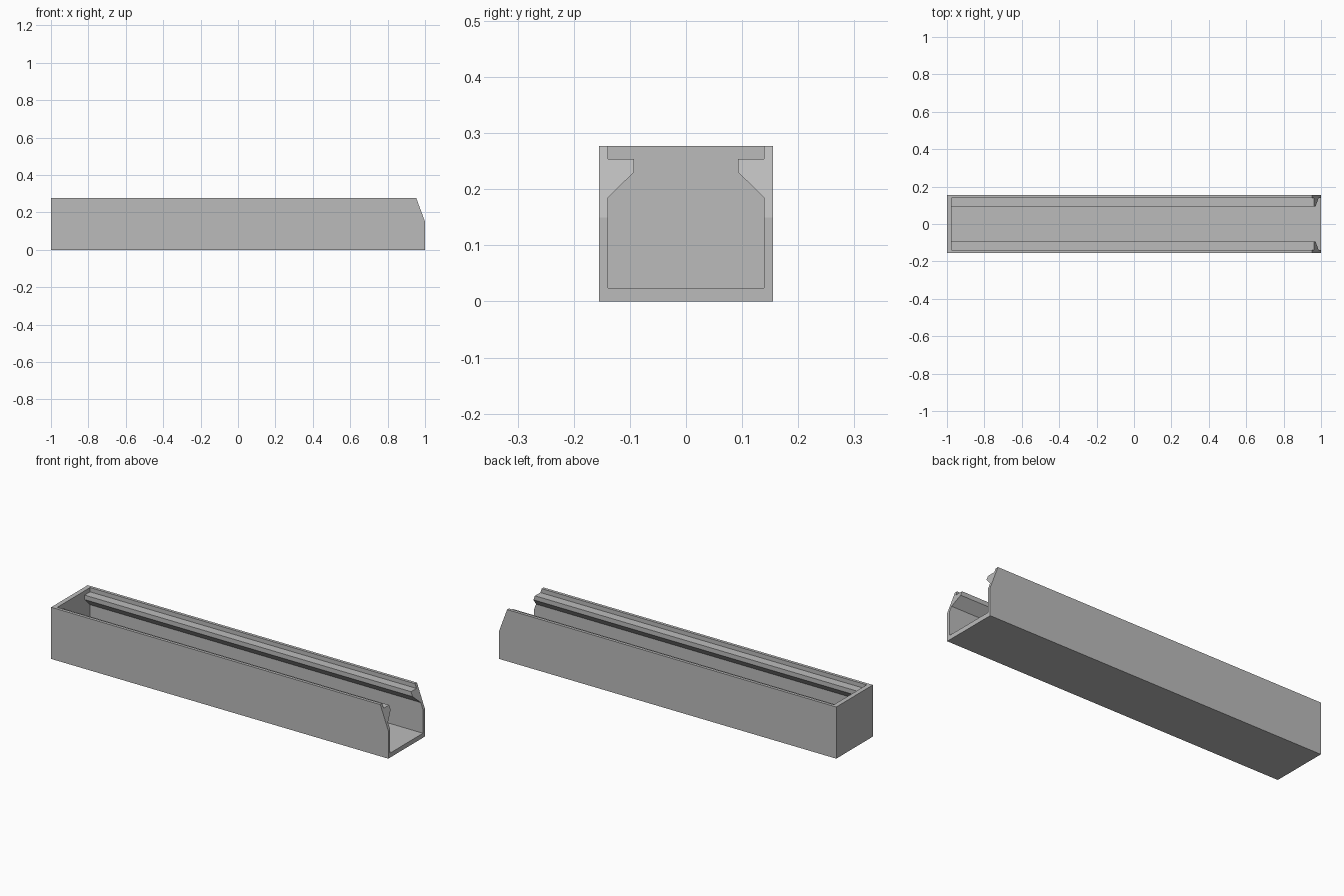
import bpy
from mathutils import Vector

cube = bpy.data.objects.get("Cube")
if cube:
    bpy.data.objects.remove(cube, do_unlink=True)

HALF_W, HEIGHT = 0.155, 0.277

grey = bpy.data.materials.new("plain_grey")
grey.use_nodes = True
colour = (0.5, 0.5, 0.5, 1)
grey.diffuse_color = colour
grey.node_tree.nodes["Principled BSDF"].inputs["Base Color"].default_value = colour


def prism(name, outline, offset):
    """Solid swept from a flat outline along an offset."""
    import bmesh
    bm = bmesh.new()
    face = bm.faces.new([bm.verts.new(p) for p in outline])
    swept = bmesh.ops.extrude_face_region(bm, geom=[face], use_keep_orig=True)
    moved = [g for g in swept["geom"] if isinstance(g, bmesh.types.BMVert)]
    bmesh.ops.translate(bm, verts=moved, vec=Vector(offset))
    bmesh.ops.recalc_face_normals(bm, faces=bm.faces)
    mesh = bpy.data.meshes.new(name)
    bm.to_mesh(mesh)
    bm.free()
    mesh.materials.append(grey)
    obj = bpy.data.objects.new(name, mesh)
    bpy.context.collection.objects.link(obj)
    return obj


# Outer block with the sloped open end
side = [(-1, 0), (1, 0), (1, 0.15), (0.953, HEIGHT), (-1, HEIGHT)]
body = prism("channel_body", [(x, -HALF_W, z) for x, z in side], (0, 2 * HALF_W, 0))

# Slot with an overhanging rail on each wall, open at the top and the sloped end
half = [(0.139, 0.024), (0.139, 0.185), (0.093, 0.23),
        (0.093, 0.254), (0.139, 0.254), (0.139, 0.35)]
slot = half + [(-y, z) for y, z in reversed(half)]
cutter = prism("slot_cutter", [(-0.975, y, z) for y, z in slot], (2.2, 0, 0))
cutter.hide_render = True

cut = body.modifiers.new("slot", 'BOOLEAN')
cut.operation = 'DIFFERENCE'
cut.solver = 'EXACT'
cut.object = cutter

# Bake the cut and drop the helper
bpy.context.view_layer.objects.active = body
body.select_set(True)
bpy.ops.object.modifier_apply(modifier=cut.name)
bpy.data.objects.remove(cutter, do_unlink=True)
